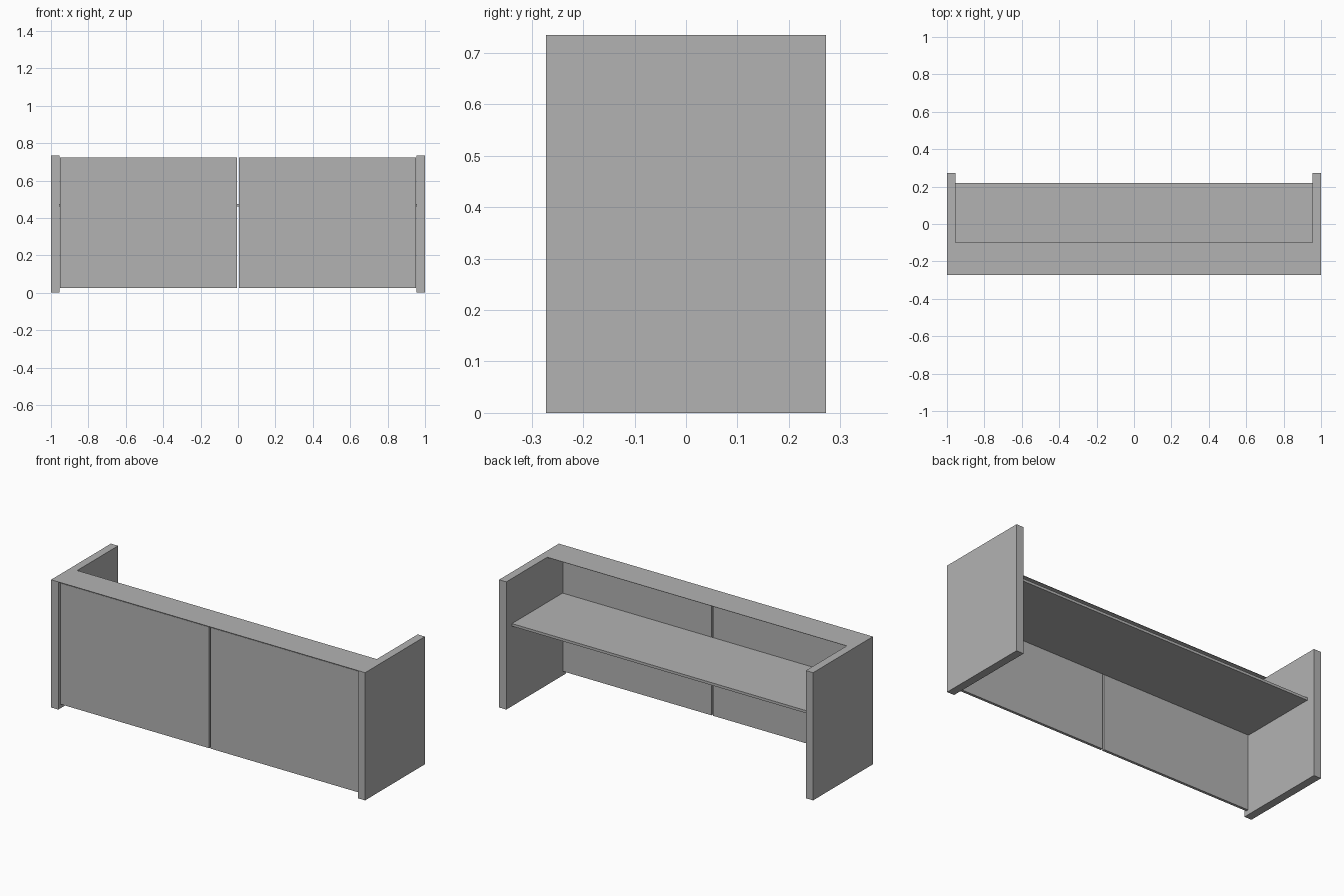
import bpy
import bmesh
from mathutils import Vector

cube = bpy.data.objects.get("Cube")
if cube:
    bpy.data.objects.remove(cube, do_unlink=True)

grey = bpy.data.materials.new("plain grey")
grey.use_nodes = True
colour = (0.45, 0.45, 0.45, 1)
grey.diffuse_color = colour
grey.node_tree.nodes["Principled BSDF"].inputs["Base Color"].default_value = colour


def box(name, low, high):
    """Flat-faced board between two opposite corners."""
    low, high = Vector(low), Vector(high)
    bm = bmesh.new()
    bmesh.ops.create_cube(bm, size=1)
    bmesh.ops.scale(bm, vec=high - low, verts=bm.verts)
    bmesh.ops.translate(bm, vec=(low + high) / 2, verts=bm.verts)
    mesh = bpy.data.meshes.new(name)
    bm.to_mesh(mesh)
    bm.free()
    mesh.materials.append(grey)
    obj = bpy.data.objects.new(name, mesh)
    bpy.context.collection.objects.link(obj)
    return obj


HEIGHT = 0.735
DEPTH = 0.272      # half depth of the end panels
INNER = 0.954      # inner face of the end panels
BOARD = 0.015

# End panels and front panels, one of each per side
for side, sign in (("right", -1), ("left", 1)):
    def pair(name, x0, x1, y0, y1, z0, z1):
        a, b = sorted((sign * x0, sign * x1))
        box(f"{side}_{name}", (a, y0, z0), (b, y1, z1))

    pair("end_panel", INNER, 1, -DEPTH, DEPTH, 0, HEIGHT)
    pair("front_panel", 0.005, INNER - 0.003, -0.255, -0.255 + BOARD, 0.025, 0.722)

# Thin counter top along the front
box("counter_top", (-INNER, -DEPTH, HEIGHT - 0.002), (INNER, -0.1, HEIGHT))

# Inner shelf, open to the back
box("shelf", (-INNER, -0.255 + BOARD, 0.46), (INNER, 0.22, 0.46 + BOARD))
